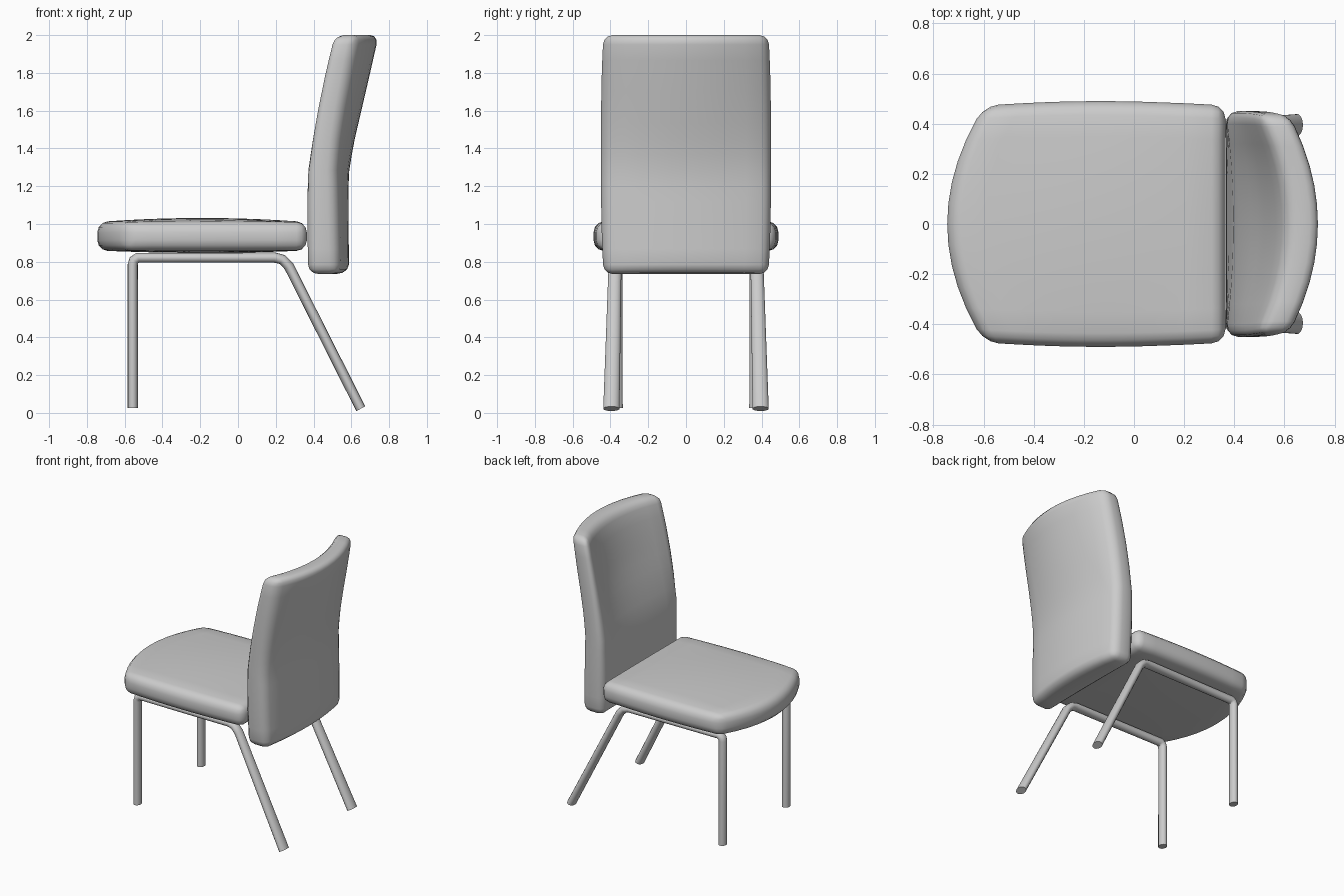
import bpy, bmesh, math
from mathutils import Vector

if "Cube" in bpy.data.objects:
    bpy.data.objects.remove(bpy.data.objects["Cube"])


def interp(table, t):
    """Piecewise linear lookup in a short list of (key, value)."""
    if t <= table[0][0]:
        return table[0][1]
    for (a, va), (b, vb) in zip(table, table[1:]):
        if t <= b:
            return va + (vb - va) * (t - a) / (b - a)
    return table[-1][1]


def finish(name, bm):
    bmesh.ops.recalc_face_normals(bm, faces=bm.faces)
    me = bpy.data.meshes.new(name)
    bm.to_mesh(me)
    bm.free()
    ob = bpy.data.objects.new(name, me)
    bpy.context.collection.objects.link(ob)
    bpy.ops.object.select_all(action='DESELECT')
    ob.select_set(True)
    bpy.context.view_layer.objects.active = ob
    bpy.ops.object.shade_smooth_by_angle(angle=math.radians(50))
    return ob


def cushion(name, lo, hi, radius, cuts, shape):
    """Rounded box, sliced into a grid and then shaped by a function."""
    bm = bmesh.new()
    bmesh.ops.create_cube(bm, size=1)
    lo, hi = Vector(lo), Vector(hi)
    for v in bm.verts:
        v.co = Vector([lo[i] + (hi[i] - lo[i]) * (v.co[i] + 0.5) for i in range(3)])
    bmesh.ops.bevel(bm, geom=bm.edges[:], offset=radius, segments=3,
                    profile=0.5, affect='EDGES')
    for axis in range(3):
        a, b = lo[axis] + radius, hi[axis] - radius
        no = Vector((0, 0, 0))
        no[axis] = 1
        for k in range(1, cuts[axis] + 1):
            co = no * (a + (b - a) * k / (cuts[axis] + 1))
            bmesh.ops.bisect_plane(bm, geom=bm.verts[:] + bm.edges[:] + bm.faces[:],
                                   plane_co=co, plane_no=no)
    for v in bm.verts:
        v.co = shape(*v.co)
    return finish(name, bm)


# Seat: bowed front edge, slightly bulging sides, soft crown
def seat_shape(x, y, z):
    u, v = (x + 0.19) / 0.555, y / 0.49
    crown = max(0, 1 - u * u) * max(0, 1 - v * v)
    z += crown * (0.022 if z > 0.935 else -0.013)
    w = min(1, max(0, (0.1 - x) / 0.75))
    nx = x + w * 0.115 * (abs(y) / 0.43) ** 2
    ny = y * (1 - 0.035 * u * u)
    return Vector((nx, ny, z))


cushion("seat", (-0.745, -0.49, 0.86), (0.365, 0.49, 1.01), 0.055, (9, 9, 1), seat_shape)


# Backrest: leans back above the seat and wraps around the sitter
FRONT = [(0.735, 0.372), (1.1, 0.365), (1.28, 0.367), (1.45, 0.388), (1.6, 0.412), (1.8, 0.452), (2.0, 0.50)]
REAR = [(0.735, 0.587), (1.2, 0.585), (1.3, 0.59), (1.45, 0.618), (1.75, 0.688), (2.0, 0.745)]
FRONT_BOW = [(1.0, 0.0), (1.3, 0.03), (1.65, 0.085), (2.0, 0.105)]
REAR_BOW = [(0.735, 0.05), (1.2, 0.06), (1.6, 0.095), (2.0, 0.115)]


def back_shape(x, y, z):
    q = (abs(y) / 0.44) ** 2
    front = interp(FRONT, z) + interp(FRONT_BOW, z) * (1 - q)
    rear = interp(REAR, z) - interp(REAR_BOW, z) * q
    ny = y * (1 - 0.03 * abs((z - 1.37) / 0.63) ** 3)
    return Vector((front + (rear - front) * x / 0.16, ny, z))


cushion("backrest", (0, -0.45, 0.735), (0.16, 0.45, 2.0), 0.05, (1, 9, 13), back_shape)

# Leg frames: x, z, y centre, half width across y
PATH = [(-0.557, 0.027, 0.367, 0.033), (-0.557, 0.785, 0.367, 0.032),
        (-0.551, 0.808, 0.367, 0.032), (-0.53, 0.821, 0.367, 0.032),
        (0.195, 0.822, 0.372, 0.033), (0.235, 0.812, 0.374, 0.034),
        (0.27, 0.775, 0.376, 0.035), (0.65, 0.022, 0.395, 0.044)]


def leg_frame(name, side, sides=14):
    bm = bmesh.new()
    pts = [Vector((p[0], side * p[2], p[1])) for p in PATH]
    rings = []
    for i, p in enumerate(pts):
        d0 = (p - pts[i - 1]).normalized() if i else None
        d1 = (pts[i + 1] - p).normalized() if i < len(pts) - 1 else None
        t = d0 + d1 if d0 and d1 else (d0 or d1)
        t.y = 0
        t.normalize()
        n = Vector((-t.z, 0, t.x))
        h = 0.027
        ring = []
        for k in range(sides):
            a = 2 * math.pi * k / sides
            ring.append(bm.verts.new(p + n * h * math.cos(a)
                                     + Vector((0, PATH[i][3] * math.sin(a), 0))))
        rings.append(ring)
    for r, s in zip(rings, rings[1:]):
        for k in range(sides):
            j = (k + 1) % sides
            bm.faces.new((r[k], r[j], s[j], s[k]))
    bm.faces.new(rings[0])
    bm.faces.new(rings[-1])
    finish(name, bm)


for side, label in ((-1, "right"), (1, "left")):
    leg_frame(label + "_leg_frame", side)
